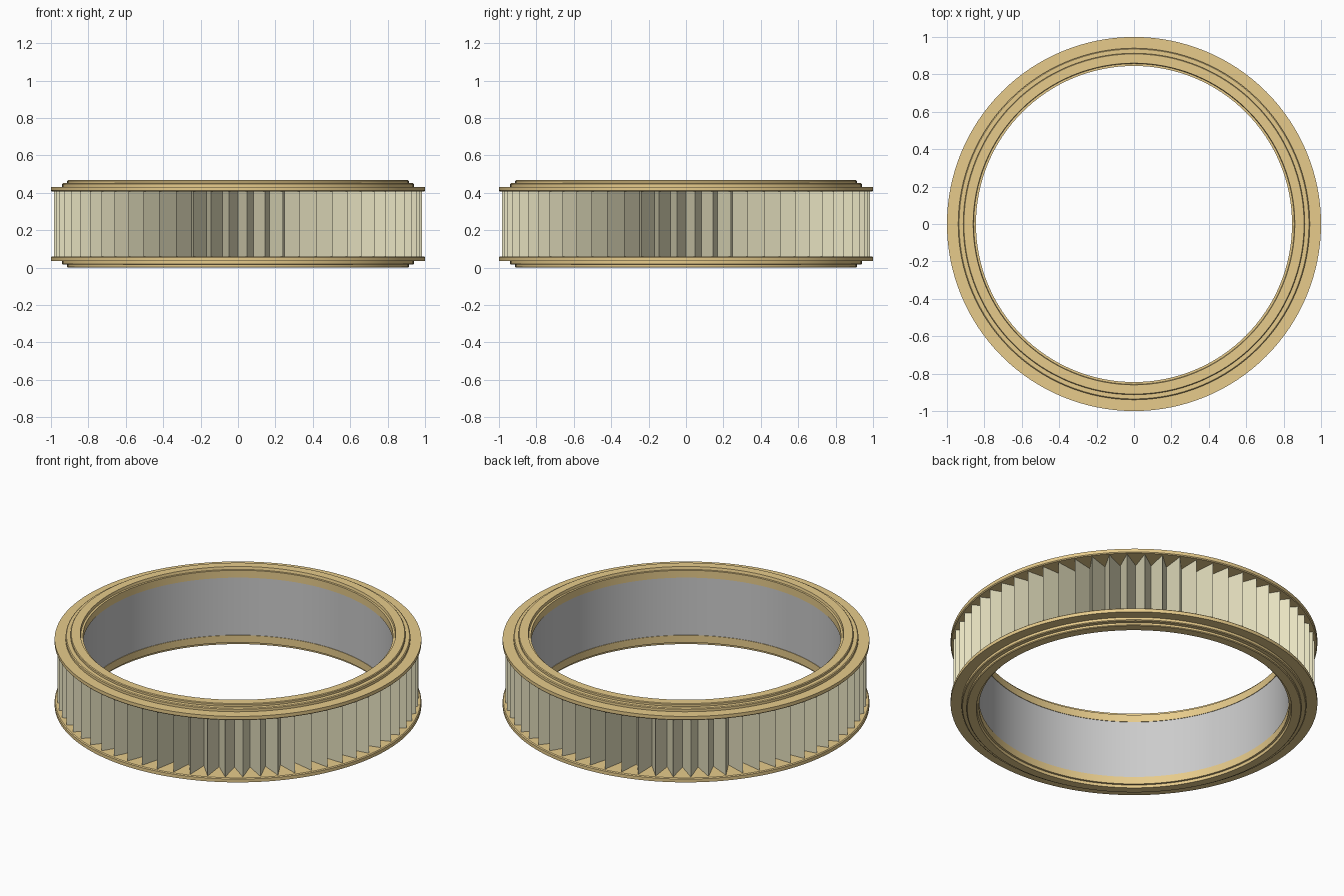
import bpy, bmesh
from math import sin, cos, pi

if "Cube" in bpy.data.objects:
    bpy.data.objects.remove(bpy.data.objects["Cube"])

HEIGHT = 0.467
SEGMENTS = 128
PLEATS = 64


def material(name, colour):
    mat = bpy.data.materials.new(name)
    mat.diffuse_color = (*colour, 1)
    mat.use_nodes = True
    mat.node_tree.nodes["Principled BSDF"].inputs["Base Color"].default_value = mat.diffuse_color
    return mat


def ring_point(radius, angle, z):
    return (radius * cos(angle), radius * sin(angle), z)


def make_object(name, bm, mat=None, smooth=True):
    bmesh.ops.recalc_face_normals(bm, faces=bm.faces[:])
    mesh = bpy.data.meshes.new(name)
    bm.to_mesh(mesh)
    bm.free()
    obj = bpy.data.objects.new(name, mesh)
    bpy.context.collection.objects.link(obj)
    if mat:
        mesh.materials.append(mat)
    if smooth:
        bpy.ops.object.select_all(action='DESELECT')
        bpy.context.view_layer.objects.active = obj
        obj.select_set(True)
        bpy.ops.object.shade_smooth_by_angle(angle=0.5)
    return obj


def bridge(bm, loop_a, loop_b):
    n = len(loop_a)
    for i in range(n):
        j = (i + 1) % n
        bm.faces.new((loop_a[i], loop_a[j], loop_b[j], loop_b[i]))


def lathe(name, profile, mat=None):
    """Revolve a closed (radius, z) profile around z."""
    bm = bmesh.new()
    loops = [[bm.verts.new(ring_point(r, 2 * pi * i / SEGMENTS, z))
              for i in range(SEGMENTS)] for r, z in profile]
    for k in range(len(loops)):
        bridge(bm, loops[k - 1], loops[k])
    return make_object(name, bm, mat)


gold = material("gold_rubber", (0.80, 0.60, 0.26))
paper = material("filter_paper", (0.80, 0.76, 0.53))

# End caps: wide flange with two narrower steps and an inner lip
cap_profile = [
    (0.845, 0.060), (0.995, 0.060), (1.000, 0.055), (1.000, 0.035),
    (0.940, 0.035), (0.940, 0.020), (0.935, 0.016), (0.913, 0.016),
    (0.913, 0.004), (0.909, 0.000), (0.860, 0.000), (0.857, 0.016),
    (0.845, 0.016),
]
lathe("bottom_cap", cap_profile, gold)
lathe("top_cap", [(r, HEIGHT - z) for r, z in cap_profile], gold)

# Inner support sleeve
lathe("inner_sleeve", [(0.848, 0.05), (0.855, 0.05),
                       (0.855, HEIGHT - 0.05), (0.848, HEIGHT - 0.05)])

# Pleated filter paper: zigzag wall between the caps
bm = bmesh.new()
walls = [[bm.verts.new(ring_point(0.985 if i % 2 else 0.858, pi * i / PLEATS, z))
          for i in range(2 * PLEATS)] for z in (0.055, HEIGHT - 0.055)]
bridge(bm, *walls)
make_object("pleated_filter", bm, paper, smooth=False)
